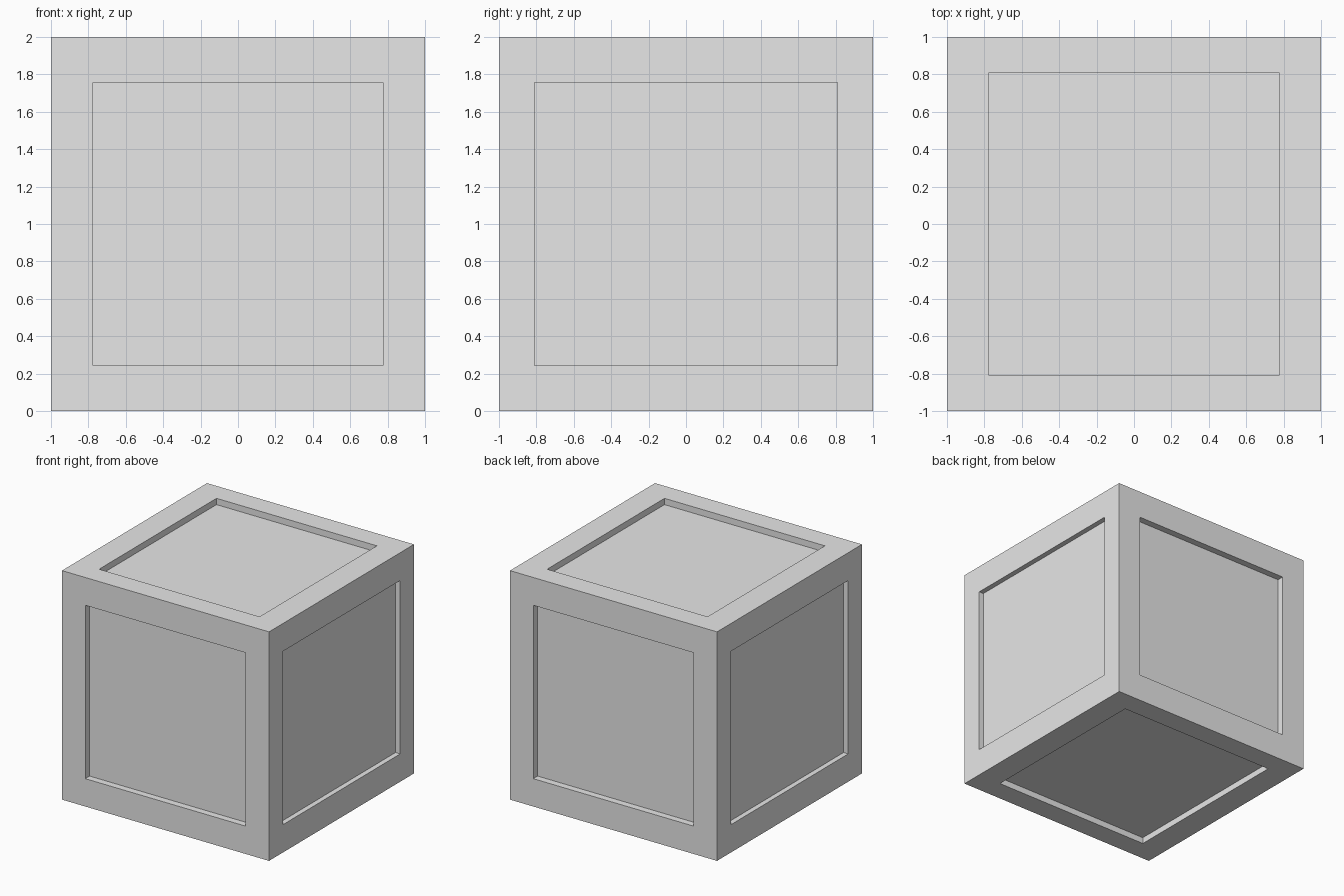
import bpy
import bmesh
from mathutils import Vector

if "Cube" in bpy.data.objects:
    bpy.data.objects.remove(bpy.data.objects["Cube"])

RIM = (0.775, 0.81, 0.757)      # half size of the recess along x, y, z
DEPTH = (0.045, 0.06, 0.055)    # recess depth on the x, y, z sides

grey = bpy.data.materials.new("light grey")
grey.diffuse_color = (0.8, 0.8, 0.8, 1)
grey.use_nodes = True
grey.node_tree.nodes["Principled BSDF"].inputs["Base Color"].default_value = grey.diffuse_color

# Cube body
bm = bmesh.new()
bmesh.ops.create_cube(bm, size=2)
sides = list(bm.faces)


def inset_to(face, axis, level):
    """Inset a side and place its corners on the recess outline."""
    bmesh.ops.inset_individual(bm, faces=[face], thickness=0.05)
    for v in face.verts:
        for i in range(3):
            size = level if i == axis else RIM[i]
            v.co[i] = size if v.co[i] > 0 else -size


# Sunken panel on every side: rim first, then recess walls
for face in sides:
    face.normal_update()
    axis = max(range(3), key=lambda i: abs(face.normal[i]))
    inset_to(face, axis, 1.0)
    inset_to(face, axis, 1.0 - DEPTH[axis])

bmesh.ops.translate(bm, verts=bm.verts, vec=Vector((0, 0, 1)))
bmesh.ops.recalc_face_normals(bm, faces=bm.faces)

mesh = bpy.data.meshes.new("panelled_crate")
bm.to_mesh(mesh)
bm.free()
mesh.materials.append(grey)
crate = bpy.data.objects.new("panelled_crate", mesh)
bpy.context.collection.objects.link(crate)
